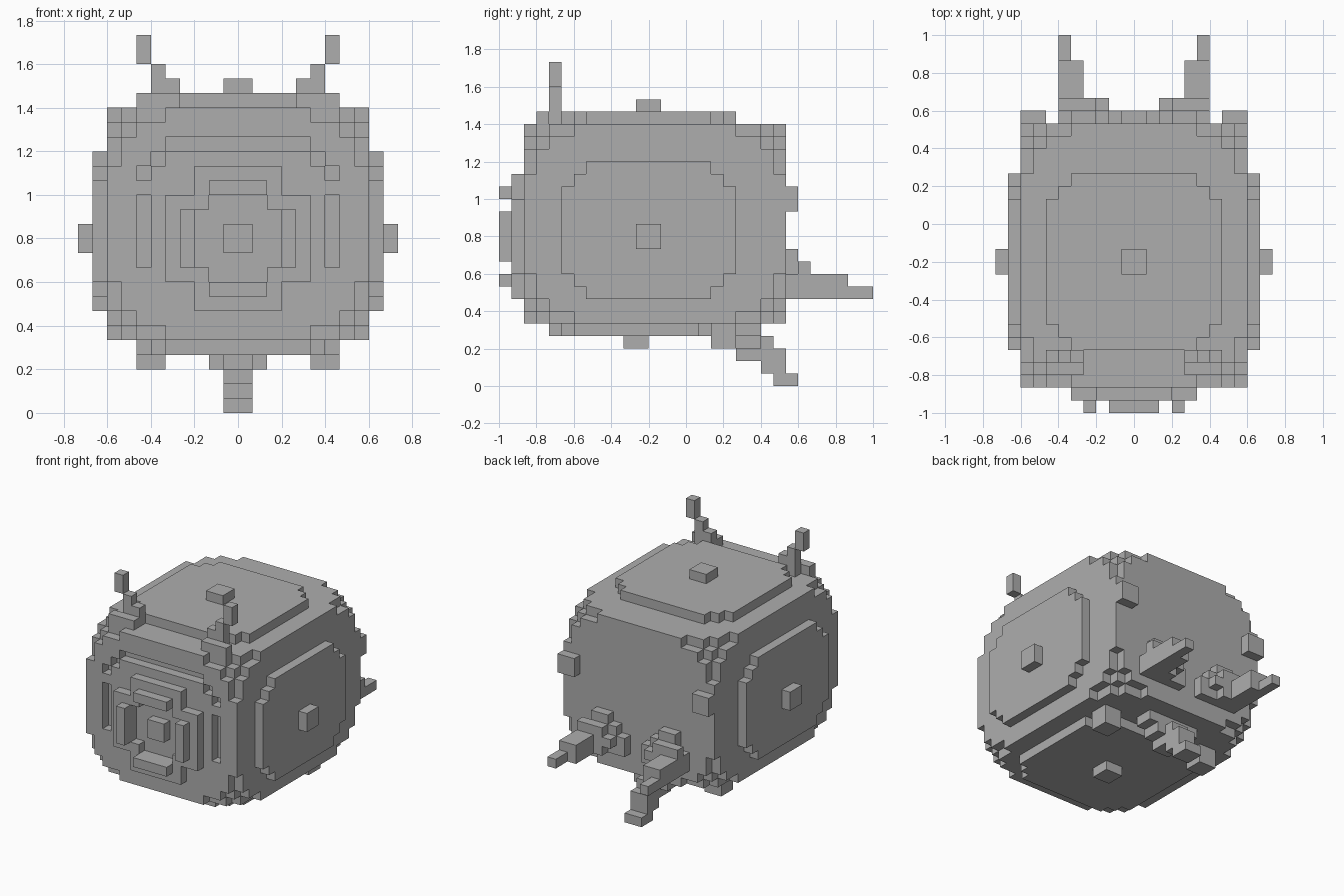
import bpy
import bmesh
from mathutils import Vector

cube = bpy.data.objects.get("Cube")
if cube:
    bpy.data.objects.remove(cube, do_unlink=True)

U = 1 / 15  # size of one block

grey = bpy.data.materials.new("plain_grey")
grey.use_nodes = True
grey.diffuse_color = (0.42, 0.42, 0.42, 1)
grey.node_tree.nodes["Principled BSDF"].inputs["Base Color"].default_value = (0.42, 0.42, 0.42, 1)


def box(x0, x1, y0, y1, z0, z1):
    """Set of block cells filling a box."""
    return {(x, y, z) for x in range(x0, x1) for y in range(y0, y1) for z in range(z0, z1)}


def mirrored(cells):
    return cells | {(-1 - x, y, z) for x, y, z in cells}


def make(name, cells):
    """Skin a set of block cells with its outer faces."""
    bm = bmesh.new()
    verts = {}

    def vert(p):
        key = tuple(round(c) for c in p)
        if key not in verts:
            verts[key] = bm.verts.new(Vector(key) * U)
        return verts[key]

    for cell in cells:
        for axis in range(3):
            for side in (0, 1):
                near = list(cell)
                near[axis] += 2 * side - 1
                if tuple(near) in cells:
                    continue
                a, b = Vector((0, 0, 0)), Vector((0, 0, 0))
                a[(axis + 1) % 3] = 1
                b[(axis + 2) % 3] = 1
                base = Vector(cell)
                base[axis] += side
                loop = [base, base + a, base + a + b, base + b]
                if not side:
                    loop.reverse()
                bm.faces.new([vert(p) for p in loop])
    mesh = bpy.data.meshes.new(name)
    bm.to_mesh(mesh)
    bm.free()
    mesh.materials.append(grey)
    ob = bpy.data.objects.new(name, mesh)
    bpy.context.collection.objects.link(ob)


def pair(name, cells):
    make("left_" + name, cells)
    make("right_" + name, {(-1 - x, y, z) for x, y, z in cells})


def octagon(mid_u, mid_v, half_u, half_v):
    """Flat rectangle of cells with stepped corners."""
    out = set()
    for step in range(3):
        hu, hv = half_u - step, half_v - 2 + step
        out |= {(u, v) for u in range(mid_u - hu, mid_u + hu) for v in range(mid_v - hv, mid_v + hv)}
    return out


# body: block with notched corners
LOW, HIGH = (-9, -13, 5), (9, 8, 21)


def at_corner(cell):
    a, b, c = sorted(min(p - lo, hi - 1 - p) for p, lo, hi in zip(cell, LOW, HIGH))
    return a == 0 and ((b == 0 and c < 4) or (b == 1 and c == 1))


body = {c for c in box(-9, 9, -13, 8, 5, 21) if not at_corner(c)}

# grooves cut in the face: brow arch, its ends and the side slots
body -= box(-5, 5, -13, -12, 18, 19)
body -= mirrored(box(5, 6, -13, -12, 17, 18) | box(6, 7, -13, -12, 16, 17)
                 | box(6, 7, -13, -12, 10, 15))
make("body", body)

# raised panels with a stud in the middle
side = octagon(-3, 0, 7, 5)
side = {(y, z) for y in range(-10, 4) for z in range(7, 18)
        if min(y + 10, 3 - y) + min(z - 7, 17 - z) >= 2}
pair("side_panel", {(9, y, z) for y, z in side})
pair("side_stud", box(10, 11, -4, -2, 11, 13))
make("top_panel", {(x, y, 21) for x, y in octagon(0, -3, 7, 7)})
make("top_stud", box(-1, 1, -4, -2, 22, 23))
make("bottom_panel", {(x, y, 4) for x, y in octagon(0, -4, 7, 7)})
make("bottom_stud", box(-1, 1, -5, -3, 3, 4))

# snout ring with a recess, bars and a centre stud
recess = box(-3, 3, -14, -13, 10, 14) | box(-2, 2, -14, -13, 9, 15)
make("snout_ring", (box(-5, 5, -14, -13, 9, 15) | box(-3, 3, -14, -13, 7, 17)) - recess)
make("snout_stud", box(-1, 1, -14, -13, 11, 13))
make("upper_snout_bar", box(-2, 2, -15, -14, 15, 16))
make("lower_snout_bar", box(-2, 2, -15, -14, 8, 9))
pair("snout_bar", box(3, 4, -15, -14, 10, 14))

# antennae
pair("antenna_base", box(4, 7, -12, -11, 21, 22))
pair("antenna", box(4, 5, -11, -10, 21, 23) | box(5, 6, -11, -10, 21, 24))
pair("antenna_tip", box(6, 7, -11, -10, 24, 26))

# rear studs and small feet
pair("rear_stud", box(7, 9, 8, 9, 14, 16))
pair("foot", box(5, 7, 2, 4, 3, 5))

# rear legs, stepping out from the back
pair("leg_base", box(3, 5, 8, 9, 8, 11) | box(1, 6, 8, 9, 7, 9) | box(2, 3, 8, 9, 9, 10)
     | box(3, 6, 9, 10, 7, 10) | box(2, 3, 9, 10, 8, 9))
pair("leg", box(4, 6, 10, 13, 7, 9))
pair("leg_tip", box(5, 6, 13, 15, 7, 8))

# tail, stepping down under the back
make("tail_base", box(-3, 3, 4, 6, 4, 5) | box(-2, 2, 4, 6, 3, 4))
make("tail", box(-1, 1, 4, 7, 2, 4) | box(-1, 1, 6, 8, 1, 3))
make("tail_tip", box(-1, 1, 7, 9, 0, 1))
